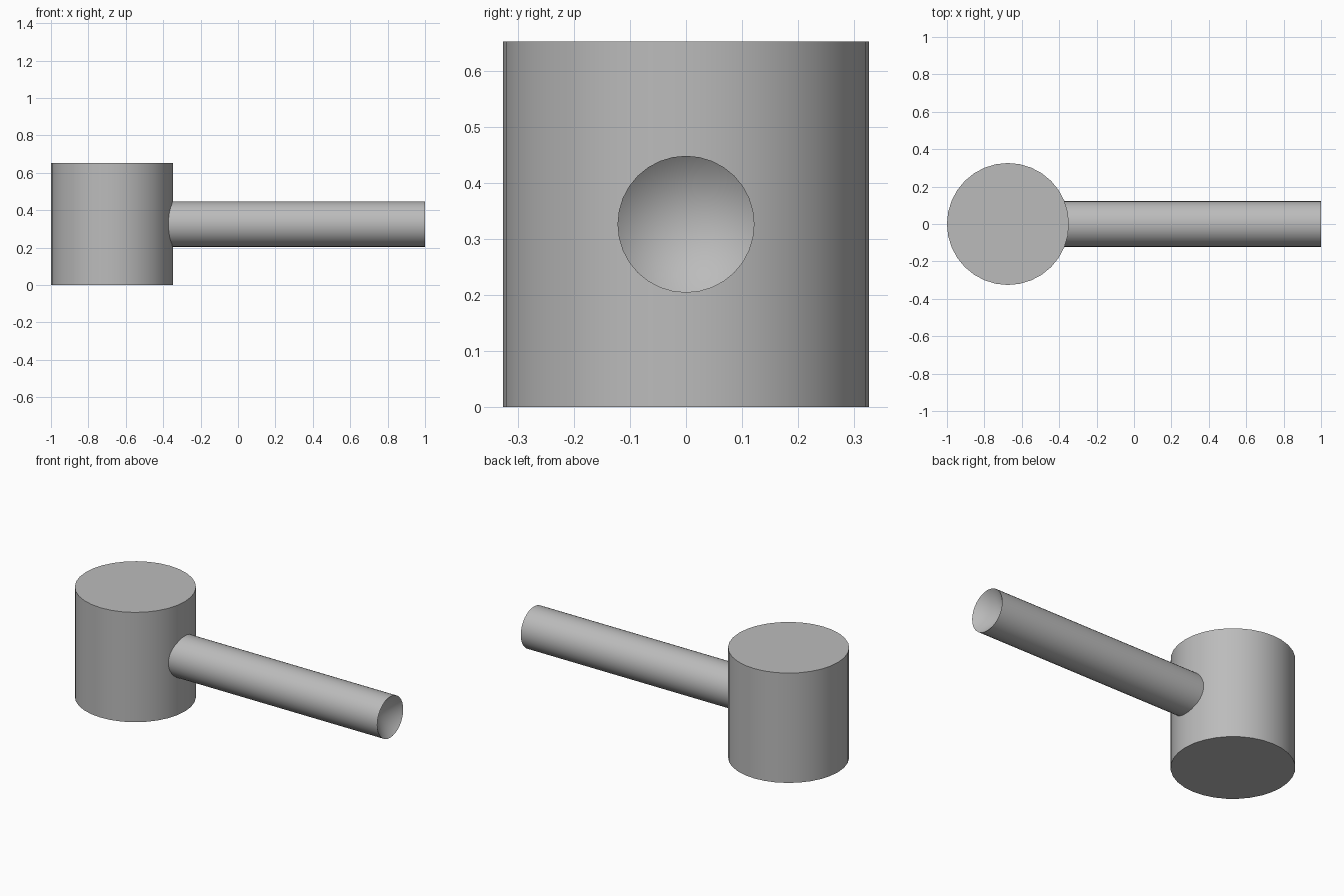
import bpy
import bmesh
import math
from mathutils import Matrix

if "Cube" in bpy.data.objects:
    bpy.data.objects.remove(bpy.data.objects["Cube"], do_unlink=True)

HEAD_R = 0.326
HANDLE_R = 0.122
HEAD_X = -1 + HEAD_R
SIDES = 32

grey = bpy.data.materials.new("plain grey")
grey.use_nodes = True
colour = (0.5, 0.5, 0.5, 1)
grey.diffuse_color = colour
grey.node_tree.nodes["Principled BSDF"].inputs["Base Color"].default_value = colour


def cylinder(name, radius, length, matrix, dish=0):
    """Cylinder along local z, with an optional conical dish in its top end."""
    bm = bmesh.new()
    bmesh.ops.create_cone(bm, cap_ends=True, segments=SIDES,
                          radius1=radius, radius2=radius, depth=length)
    if dish:
        bm.faces.ensure_lookup_table()
        end = max(bm.faces, key=lambda f: f.calc_center_median().z)
        fan = bmesh.ops.poke(bm, faces=[end])
        fan["verts"][0].co.z -= dish
    bm.transform(matrix)
    mesh = bpy.data.meshes.new(name)
    bm.to_mesh(mesh)
    bm.free()
    mesh.materials.append(grey)
    obj = bpy.data.objects.new(name, mesh)
    bpy.context.collection.objects.link(obj)
    bpy.ops.object.select_all(action='DESELECT')
    obj.select_set(True)
    bpy.context.view_layer.objects.active = obj
    bpy.ops.object.shade_smooth_by_angle(angle=math.radians(40))
    return obj


# Upright head
cylinder("mallet_head", HEAD_R, 2 * HEAD_R, Matrix.Translation((HEAD_X, 0, HEAD_R)))

# Handle running along x from inside the head, with a hollowed end
length = 1 - HEAD_X
cylinder("mallet_handle", HANDLE_R, length,
         Matrix.Translation((HEAD_X + length / 2, 0, HEAD_R))
         @ Matrix.Rotation(math.pi / 2, 4, 'Y'), dish=0.1)
